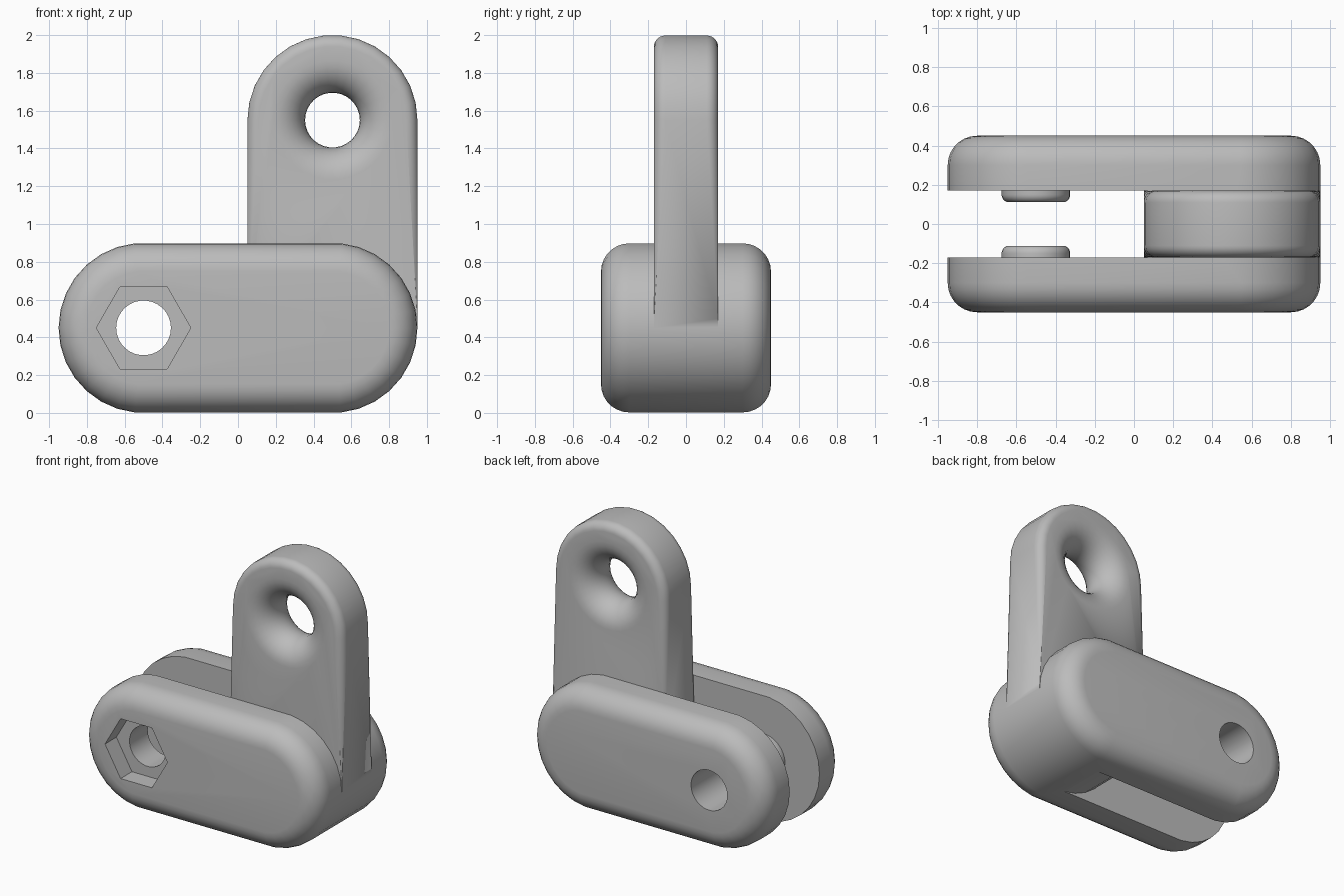
import bpy, bmesh
from math import cos, sin, pi, radians
from mathutils import Vector

if "Cube" in bpy.data.objects:
    bpy.data.objects.remove(bpy.data.objects["Cube"])

SEGMENTS = 30          # sides of every round part
R = 0.45               # radius of the arm ends
GAP = 0.17             # half width of the slot and tab
HOLE = 0.145           # bolt hole radius
BOLT = (-0.5, R)       # x, z of the bolt hole
BARREL = (0.5, R)      # x, z of the solid end
EYE = (0.5, 1.55)      # x, z of the tab eye

grey = bpy.data.materials.new("plain grey")
grey.use_nodes = True
grey.diffuse_color = (0.5, 0.5, 0.5, 1)
grey.node_tree.nodes["Principled BSDF"].inputs["Base Color"].default_value = (0.5, 0.5, 0.5, 1)


def make_object(name, bm):
    bmesh.ops.recalc_face_normals(bm, faces=bm.faces)
    mesh = bpy.data.meshes.new(name)
    bm.to_mesh(mesh)
    bm.free()
    mesh.materials.append(grey)
    obj = bpy.data.objects.new(name, mesh)
    bpy.context.collection.objects.link(obj)
    return obj


def ring(centre, r, y, sides=SEGMENTS):
    return [Vector((centre[0] + r * cos(2 * pi * i / sides), y,
                    centre[1] + r * sin(2 * pi * i / sides))) for i in range(sides)]


def disc(centre, r, y0, y1, round0=0.0, round1=0.0, sides=SEGMENTS):
    """Points of a disc along y with a rounded rim at either end."""
    points = []
    for y, fillet, inward in ((y0, round0, 1), (y1, round1, -1)):
        steps = 7 if fillet else 0
        for k in range(steps + 1):
            a = pi / 2 * k / max(steps, 1)
            points += ring(centre, r - fillet * (1 - sin(a)),
                           y + inward * fillet * (1 - cos(a)), sides)
    return points


def box(x0, x1, y0, y1, z0, z1):
    return [Vector((x, y, z)) for x in (x0, x1) for y in (y0, y1) for z in (z0, z1)]


def hull(name, points):
    bm = bmesh.new()
    for p in points:
        bm.verts.new(p)
    bmesh.ops.remove_doubles(bm, verts=bm.verts, dist=1e-5)
    result = bmesh.ops.convex_hull(bm, input=bm.verts)
    spare = {v for v in result["geom_interior"] + result["geom_unused"]
             if isinstance(v, bmesh.types.BMVert) and not v.link_faces}
    bmesh.ops.delete(bm, geom=list(spare), context="VERTS")
    bmesh.ops.dissolve_limit(bm, angle_limit=radians(0.2), verts=bm.verts, edges=bm.edges)
    return make_object(name, bm)


def combine(target, tool, operation="DIFFERENCE"):
    mod = target.modifiers.new("combine", "BOOLEAN")
    mod.operation, mod.solver, mod.object = operation, "EXACT", tool
    bpy.context.view_layer.objects.active = target
    bpy.ops.object.modifier_apply(modifier=mod.name)
    bpy.data.objects.remove(tool)


def smooth(obj):
    bpy.ops.object.select_all(action="DESELECT")
    obj.select_set(True)
    bpy.context.view_layer.objects.active = obj
    bpy.ops.object.shade_smooth_by_angle(angle=radians(30))


# Forked arm: rounded block, slotted up to a solid barrel end
arm = hull("forked_arm", disc(BOLT, R, -R, R, 0.15, 0.15) + disc(BARREL, R, -R, R, 0.15, 0.15))
slot = hull("slot_cutter", box(-1.2, 0.45, -GAP, GAP, -0.2, 1.1))
combine(slot, hull("barrel_cutter", disc(BARREL, R, -0.3, 0.3)))
combine(arm, slot)

# Round bosses on the inner walls
combine(arm, hull("front_boss", disc(BOLT, 0.175, -0.25, -0.11, 0, 0.04)), "UNION")
combine(arm, hull("back_boss", disc(BOLT, 0.175, 0.11, 0.25, 0.04, 0)), "UNION")

# Bolt hole with a hexagonal nut recess in the front
combine(arm, hull("bolt_cutter", disc(BOLT, HOLE, -0.6, 0.6)))
combine(arm, hull("nut_cutter", disc(BOLT, 0.25, -0.6, -0.32, sides=6)))
smooth(arm)

# Upright tab: rounded eye blending down into a square foot
tab = hull("upright_tab", disc(EYE, R, -GAP, GAP, 0.06, 0.06)
           + box(EYE[0] - R, EYE[0] + R, -GAP, GAP, R, R + 0.05))

# Flared eye hole, narrowest in the middle
bm = bmesh.new()
flare = [(0, -0.2), (HOLE + GAP, -0.2)]
for k in range(-8, 9):
    a = pi / 2 * k / 8
    flare.append((HOLE + GAP * (1 - cos(a)), GAP * sin(a)))
flare += [(HOLE + GAP, 0.2), (0, 0.2)]
verts = [bm.verts.new((EYE[0] + r, y, EYE[1])) for r, y in flare]
edges = [bm.edges.new(pair) for pair in zip(verts, verts[1:])]
bmesh.ops.spin(bm, geom=verts + edges, cent=(EYE[0], 0, EYE[1]), axis=(0, 1, 0),
               angle=2 * pi, steps=SEGMENTS)
bmesh.ops.remove_doubles(bm, verts=bm.verts, dist=1e-5)
combine(tab, make_object("flare_cutter", bm))
smooth(tab)
